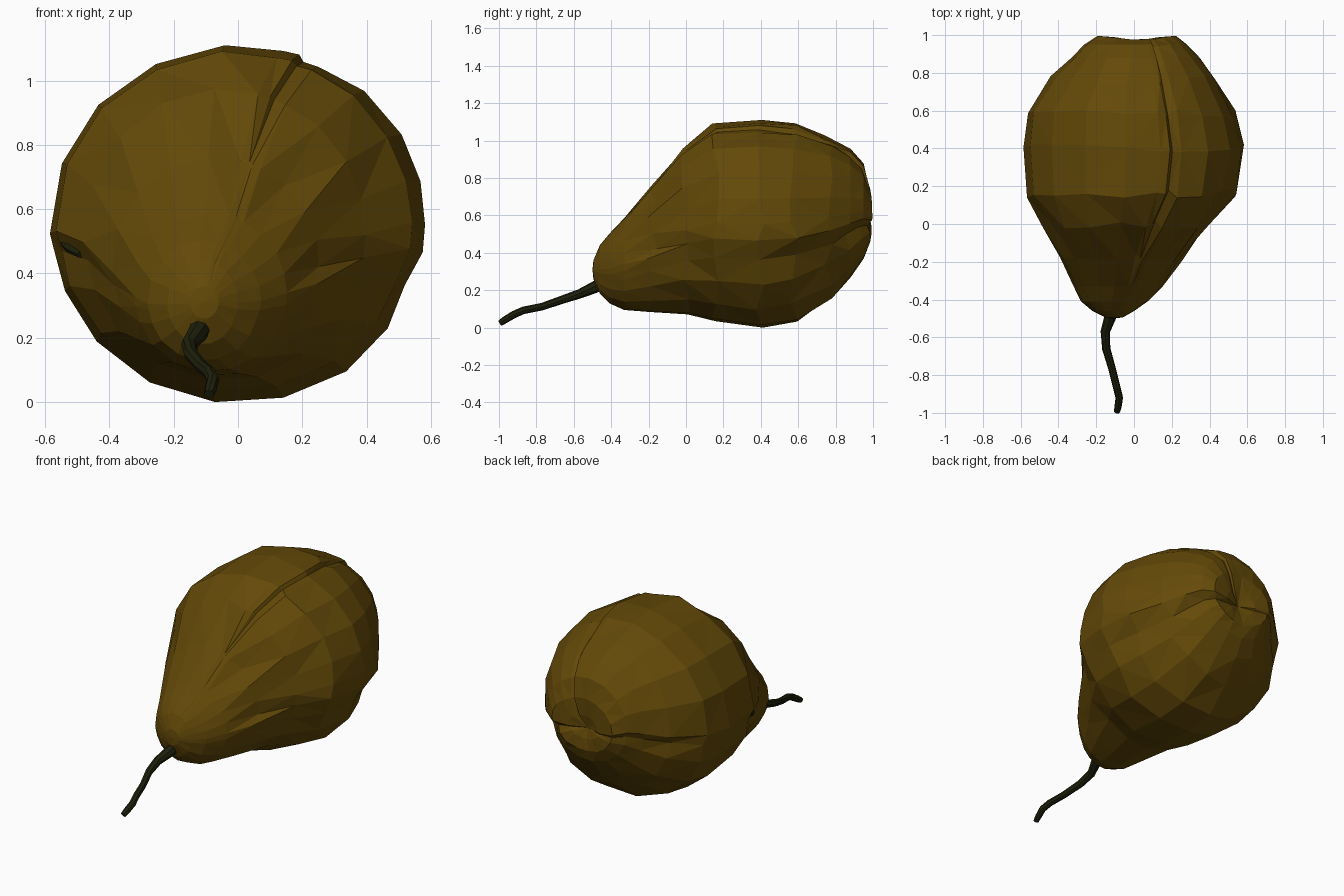
import bpy, bmesh, math, random
from mathutils import Vector

if "Cube" in bpy.data.objects:
    bpy.data.objects.remove(bpy.data.objects["Cube"])

random.seed(4)


def material(name, rgb):
    m = bpy.data.materials.new(name)
    m.diffuse_color = (*rgb, 1)
    m.use_nodes = True
    m.node_tree.nodes["Principled BSDF"].inputs["Base Color"].default_value = m.diffuse_color
    return m


skin = material("olive_brown_skin", (0.126, 0.067, 0.0025))
bark = material("dark_stem", (0.0135, 0.0145, 0.0035))

# Fruit cross-sections along y: (y, x min, x max, z min, z max, wrinkle strength)
SECTIONS = [
    (-0.495, -0.15, -0.06, 0.26, 0.36, 0.4),
    (-0.46, -0.22, 0.00, 0.18, 0.44, 0.4),
    (-0.41, -0.28, 0.07, 0.13, 0.50, 0.3),
    (-0.33, -0.32, 0.15, 0.095, 0.585, 0.2),
    (-0.18, -0.39, 0.25, 0.083, 0.76, 0.15),
    (0.00, -0.475, 0.39, 0.07, 0.97, 0.15),
    (0.16, -0.56, 0.535, 0.035, 1.085, 0.25),
    (0.40, -0.58, 0.58, 0.00, 1.105, 0.5),
    (0.58, -0.56, 0.54, 0.035, 1.09, 0.9),
    (0.76, -0.44, 0.43, 0.15, 1.025, 1.0),
    (0.88, -0.33, 0.345, 0.27, 0.955, 1.0),
    (0.95, -0.26, 0.28, 0.37, 0.875, 1.0),
    (0.98, -0.19, 0.22, 0.44, 0.76, 0.8),
    (0.972, -0.09, 0.12, 0.51, 0.65, 0.5),
]
# Angle round the section and depth of the wrinkle there
RIM = [(0, 0), (-9, 0), (-21, .10), (-36, .03), (-55, 0), (-76, 0), (-97, 0),
       (-118, 0), (-139, 0), (-158, .01), (-170, .04), (-177, 0), (-200, 0),
       (-222, 0), (-244, 0), (-266, 0), (-284, 0), (-289, 0), (-291, .06),
       (-296, .03), (-312, 0), (-330, 0), (-346, 0)]


def build_fruit():
    bm = bmesh.new()
    rings = []
    for y, x0, x1, z0, z1, deep in SECTIONS:
        cx, cz, rx, rz = (x0 + x1) / 2, (z0 + z1) / 2, (x1 - x0) / 2, (z1 - z0) / 2
        ring = []
        for deg, dip in RIM:
            a = math.radians(deg)
            k = 1.009 - dip * deep + random.uniform(-0.008, 0.006)
            dy = random.uniform(-0.025, 0.025) if -0.3 < y < 0.8 else 0
            if y > 0.85:
                dy -= dip * 0.25
            if y > 0.96:    # two soft lobes at the blossom end
                dy += 0.022 * abs(math.cos(a)) - 0.006
            ring.append(bm.verts.new((cx + rx * k * math.cos(a), y + dy,
                                      max(0, cz + rz * k * math.sin(a)))))
        rings.append(ring)
    n = len(RIM)
    for lo, hi in zip(rings, rings[1:]):
        for i in range(n):
            j = (i + 1) % n
            bm.faces.new((lo[i], lo[j], hi[j], hi[i]))
    # rounded tip and slightly sunken blossom end
    for ring, point in ((rings[0], (-0.11, -0.50, 0.31)), (rings[-1], (0.01, 0.95, 0.57))):
        c = bm.verts.new(point)
        for i in range(n):
            bm.faces.new((c, ring[i], ring[(i + 1) % n]))
    bmesh.ops.triangulate(bm, faces=bm.faces[:], quad_method='SHORT_EDGE')
    bmesh.ops.recalc_face_normals(bm, faces=bm.faces[:])
    me = bpy.data.meshes.new("fruit_body")
    bm.to_mesh(me)
    bm.free()
    me.materials.append(skin)
    ob = bpy.data.objects.new("fruit_body", me)
    bpy.context.collection.objects.link(ob)
    return ob


def tube(name, points, sides=8):
    """Faceted tube through (x, y, z, radius) points."""
    bm = bmesh.new()
    pts = [Vector(p[:3]) for p in points]
    rings = []
    for i, p in enumerate(pts):
        d = (pts[min(i + 1, len(pts) - 1)] - pts[max(i - 1, 0)]).normalized()
        u = d.cross(Vector((0, 0, 1))).normalized()
        v = u.cross(d)
        rings.append([bm.verts.new(p + points[i][3] * (u * math.cos(t) + v * math.sin(t)))
                      for t in (2 * math.pi * k / sides for k in range(sides))])
    for a, b in zip(rings, rings[1:]):
        for k in range(sides):
            j = (k + 1) % sides
            bm.faces.new((a[k], a[j], b[j], b[k]))
    bm.faces.new(rings[0])
    bm.faces.new(rings[-1])
    bmesh.ops.recalc_face_normals(bm, faces=bm.faces[:])
    me = bpy.data.meshes.new(name)
    bm.to_mesh(me)
    bm.free()
    me.materials.append(bark)
    ob = bpy.data.objects.new(name, me)
    bpy.context.collection.objects.link(ob)
    return ob


build_fruit()

# Crooked stem
tube("stem", [(-0.11, -0.42, 0.25, 0.036), (-0.125, -0.49, 0.215, 0.032),
              (-0.152, -0.57, 0.18, 0.025), (-0.147, -0.66, 0.15, 0.022),
              (-0.115, -0.77, 0.112, 0.02), (-0.09, -0.87, 0.092, 0.02),
              (-0.078, -0.92, 0.07, 0.02), (-0.085, -0.97, 0.04, 0.019),
              (-0.09, -0.995, 0.024, 0.016)])

# Small woody scar in the side wrinkle
tube("side_scar", [(-0.545, 0.17, 0.50, 0.012), (-0.525, 0.11, 0.48, 0.016),
                   (-0.49, 0.05, 0.46, 0.012)], 6)
